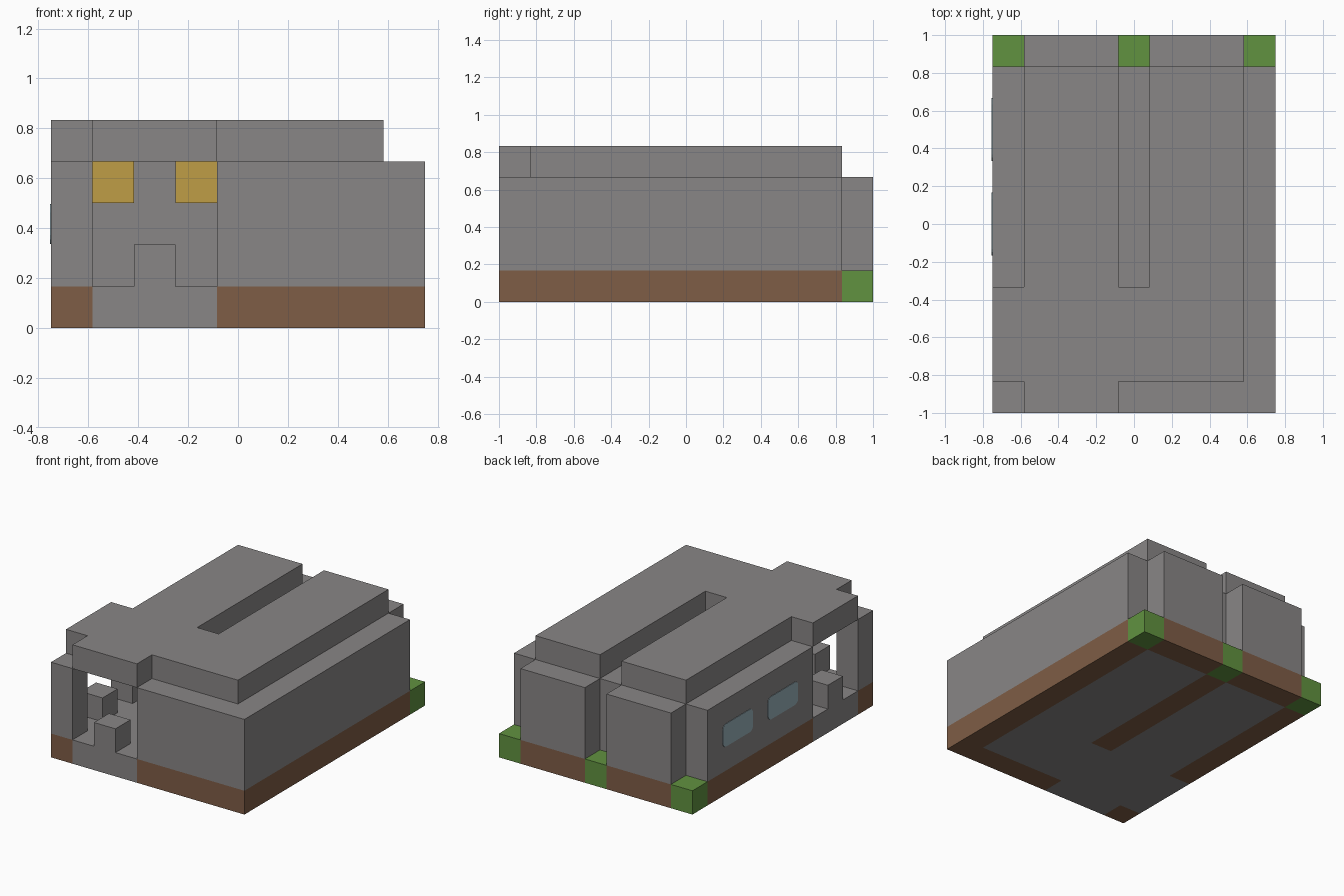
import bpy
import bmesh
from mathutils import Vector

cube = bpy.data.objects.get("Cube")
if cube:
    bpy.data.objects.remove(cube, do_unlink=True)

U = 1 / 6                              # edge of one building block
ORIGIN = Vector((-0.75, -1.0, 0.0))
WALL_BASE, WALL_TOP = 1, 4             # block heights of the walls


def material(name, r, g, b):
    mat = bpy.data.materials.new(name)
    mat.use_nodes = True
    mat.diffuse_color = (r, g, b, 1)
    mat.node_tree.nodes["Principled BSDF"].inputs["Base Color"].default_value = (r, g, b, 1)
    return mat


stone = material("grey stone", 0.25, 0.24, 0.24)
earth = material("brown earth", 0.212, 0.110, 0.061)
leaf = material("green leaf", 0.12, 0.287, 0.051)
lamp_yellow = material("lamp yellow", 0.52, 0.337, 0.061)
glass = material("pale glass", 0.32, 0.44, 0.49)


def add_box(bm, low, high):
    """Box between two block-grid corners."""
    low, high = Vector(low), Vector(high)
    verts = bmesh.ops.create_cube(bm, size=1)["verts"]
    for v in verts:
        v.co = ORIGIN + U * ((low + high) / 2 + v.co * (high - low))
    return verts


def finish(name, bm, mat):
    mesh = bpy.data.meshes.new(name)
    bm.to_mesh(mesh)
    bm.free()
    mesh.materials.append(mat)
    obj = bpy.data.objects.new(name, mesh)
    bpy.context.collection.objects.link(obj)


def blocks(name, mat, plan, bottom, top):
    """Boxes of equal height from plan rectangles (x0, x1, y0, y1)."""
    bm = bmesh.new()
    for x0, x1, y0, y1 in plan:
        add_box(bm, (x0, y0, bottom), (x1, y1, top))
    finish(name, bm, mat)


# Wall plan, shared by the earth footing and the stone walls
wall_plan = {
    "corner_post": (0, 1, 0, 1),
    "window_wall": (0, 1, 4, 11),
    "front_wall": (4, 8, 0, 1),
    "long_side_wall": (8, 9, 0, 11),
    "dividing_wall": (4, 5, 4, 11),
    "back_wall_small_room": (1, 4, 11, 12),
    "back_wall_large_room": (5, 8, 11, 12),
}
blocks("footing", earth, wall_plan.values(), 0, WALL_BASE)
for part, rect in wall_plan.items():
    blocks(part, stone, [rect], WALL_BASE, WALL_TOP)

# Floor of both rooms and the open porch
blocks("floor", stone, [(1, 4, 0, 11), (0, 1, 1, 4), (4, 5, 1, 4), (5, 8, 1, 11)], 0, WALL_BASE)

# Low blocks in the middle of the two porch openings
blocks("porch_blocks", stone, [(2, 3, 0, 1), (0, 1, 2, 3)], WALL_BASE, WALL_BASE + 1)

# Roof with a slot above the dividing wall and overhangs at the porch
blocks("roof", stone, [(1, 4, 0, 11), (0, 1, 1, 4), (4, 5, 1, 4), (5, 8, 1, 11)],
       WALL_TOP, WALL_TOP + 1)

# Bushes along the back
blocks("bushes", leaf, [(x, x + 1, 11, 12) for x in (0, 4, 8)], 0, 1)

# Lamps in the far corners of the small room
blocks("lamps", lamp_yellow, [(x, x + 1, 10, 11) for x in (1, 3)], WALL_TOP - 1, WALL_TOP)

# Rounded window panes on the side wall
bm = bmesh.new()
for y in (5, 8):
    add_box(bm, (-0.02, y, 2.02), (0.02, y + 2, 2.98))
corner_edges = [e for e in bm.edges
                if abs(e.verts[0].co.x - e.verts[1].co.x) > 0.001]
bmesh.ops.bevel(bm, geom=corner_edges, offset=0.035, segments=3, profile=0.5,
                affect="EDGES")
finish("window_panes", bm, glass)
